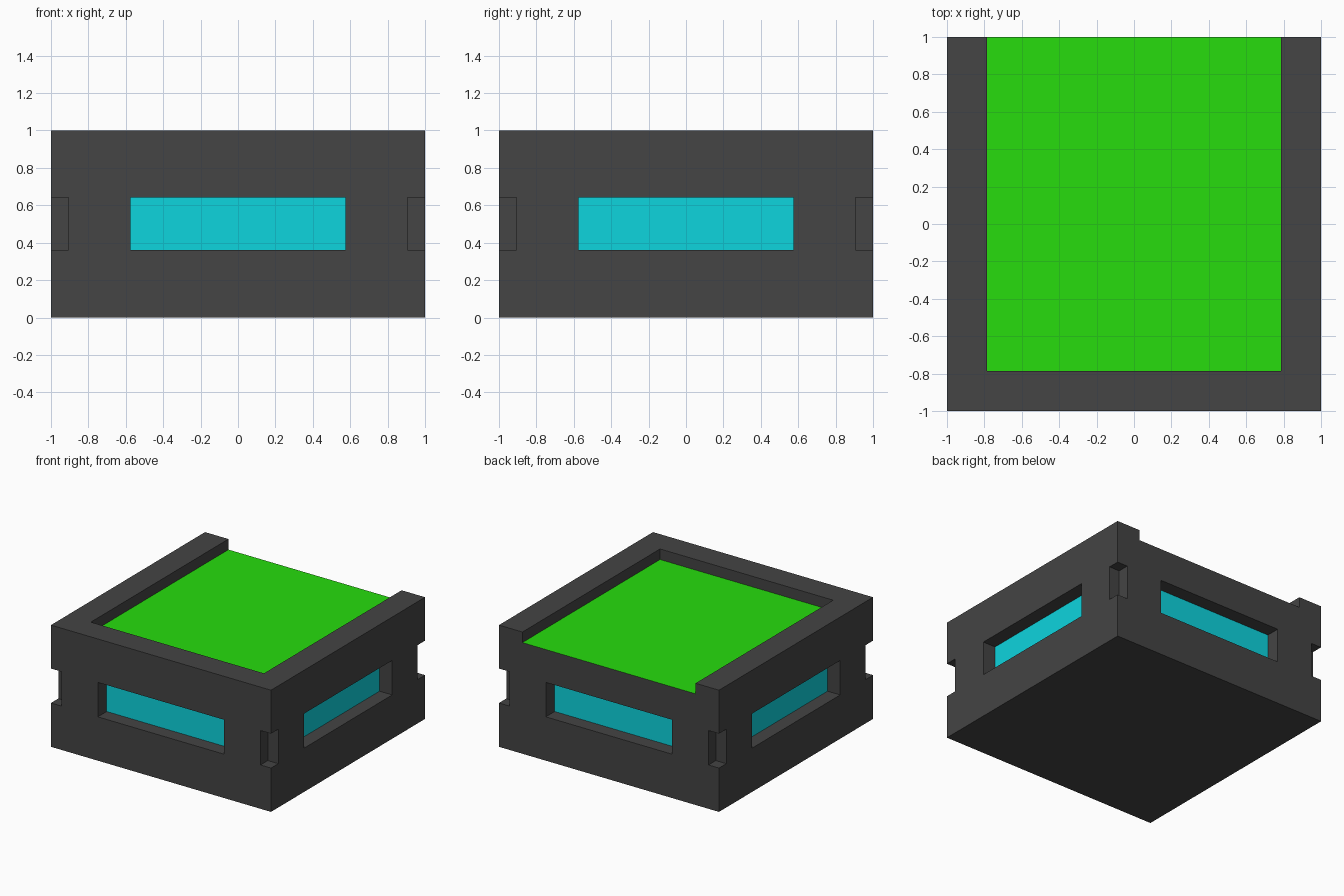
import bpy
import bmesh
from math import pi
from mathutils import Matrix, Vector

if "Cube" in bpy.data.objects:
    bpy.data.objects.remove(bpy.data.objects["Cube"])

WIN_HALF, Z0, Z1 = 0.574, 0.36, 0.643   # side window opening
WIN_DEPTH = 0.115
NOTCH = 0.095
TRAY_HALF, TRAY_DEPTH = 0.787, 0.087


def material(name, rgb):
    m = bpy.data.materials.new(name)
    m.diffuse_color = (*rgb, 1)
    m.use_nodes = True
    m.node_tree.nodes["Principled BSDF"].inputs["Base Color"].default_value = m.diffuse_color
    return m


def add_box(bm, lo, hi, turn=0.0):
    lo, hi = Vector(lo), Vector(hi)
    size = hi - lo
    mat = (Matrix.Rotation(turn, 4, 'Z') @ Matrix.Translation((lo + hi) / 2)
           @ Matrix.Diagonal((*size, 1)))
    bmesh.ops.create_cube(bm, size=1, matrix=mat)


def to_object(bm, name):
    me = bpy.data.meshes.new(name)
    bm.to_mesh(me)
    bm.free()
    ob = bpy.data.objects.new(name, me)
    bpy.context.collection.objects.link(ob)
    return ob


# Solid block
bm = bmesh.new()
add_box(bm, (-1, -1, 0), (1, 1, 1))
body = to_object(bm, "block_body")

# Cutter: four windows, four corner notches, top tray open at the back
bm = bmesh.new()
for i in range(4):
    add_box(bm, (-WIN_HALF, -1.1, Z0), (WIN_HALF, -1 + WIN_DEPTH, Z1), i * pi / 2)
    add_box(bm, (1 - NOTCH, -1.1, Z0), (1.1, -1 + NOTCH, Z1), i * pi / 2)
add_box(bm, (-TRAY_HALF, -TRAY_HALF, 1 - TRAY_DEPTH), (TRAY_HALF, 1.1, 1.1))
cutter = to_object(bm, "recess_cutter")
cutter.hide_render = True

mod = body.modifiers.new("recesses", 'BOOLEAN')
mod.operation = 'DIFFERENCE'
mod.solver = 'EXACT'
mod.object = cutter
bpy.context.view_layer.update()
cut_mesh = bpy.data.meshes.new_from_object(
    body.evaluated_get(bpy.context.evaluated_depsgraph_get()))
body.modifiers.clear()
body.data = cut_mesh
bpy.data.objects.remove(cutter)

# Dark shell, green tray floor, cyan window panes
cut_mesh.materials.clear()
for m in (material("dark_grey", (0.058, 0.058, 0.058)),
          material("green", (0.02, 0.72, 0.004)),
          material("cyan", (0.004, 0.66, 0.73))):
    cut_mesh.materials.append(m)
for p in cut_mesh.polygons:
    c, n = p.center, p.normal
    p.material_index = 0
    if n.z > 0.9 and abs(c.z - (1 - TRAY_DEPTH)) < 0.01:
        p.material_index = 1
    elif abs(n.z) < 0.1 and abs(c.dot(n) - (1 - WIN_DEPTH)) < 0.005 and Z0 < c.z < Z1:
        p.material_index = 2
    p.use_smooth = False
